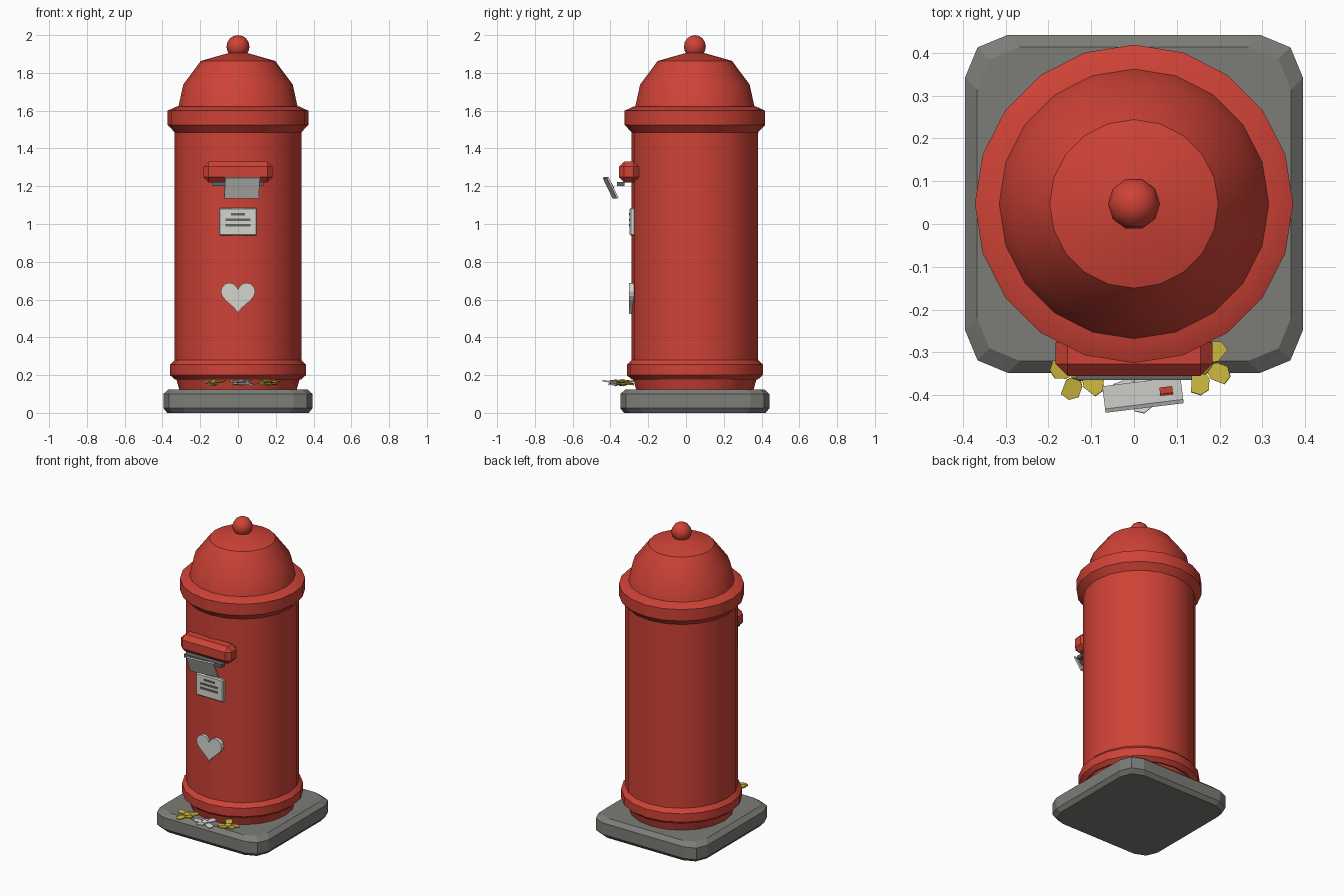
import bpy, bmesh, math
from mathutils import Vector, Matrix

cube = bpy.data.objects.get("Cube")
if cube:
    bpy.data.objects.remove(cube, do_unlink=True)

CY = 0.047  # centre line of the post


def material(name, r, g, b):
    m = bpy.data.materials.new(name)
    m.use_nodes = True
    m.diffuse_color = (r, g, b, 1)
    m.node_tree.nodes["Principled BSDF"].inputs["Base Color"].default_value = (r, g, b, 1)
    return m


RED = material("post red", 0.62, 0.055, 0.037)
STONE = material("stone grey", 0.2, 0.2, 0.185)
PAPER = material("off white", 0.66, 0.66, 0.62)
DARK = material("dark grey", 0.13, 0.13, 0.13)
YELLOW = material("petal yellow", 0.58, 0.46, 0.045)
PETAL = material("petal white", 0.68, 0.68, 0.68)


def finish(name, bm, mat, smooth=None):
    bmesh.ops.recalc_face_normals(bm, faces=bm.faces)
    me = bpy.data.meshes.new(name)
    bm.to_mesh(me)
    bm.free()
    me.materials.append(mat)
    ob = bpy.data.objects.new(name, me)
    bpy.context.collection.objects.link(ob)
    if smooth:
        bpy.ops.object.select_all(action='DESELECT')
        ob.select_set(True)
        bpy.context.view_layer.objects.active = ob
        bpy.ops.object.shade_smooth_by_angle(angle=math.radians(smooth))
    return ob


def loft(name, rings, mat, smooth=None):
    """Skin a stack of equal-length point rings and cap both ends."""
    bm = bmesh.new()
    loops = [[bm.verts.new(p) for p in ring] for ring in rings]
    for a, b in zip(loops, loops[1:]):
        for i in range(len(a)):
            j = (i + 1) % len(a)
            bm.faces.new((a[i], a[j], b[j], b[i]))
    bm.faces.new(loops[0][::-1])
    bm.faces.new(loops[-1])
    return finish(name, bm, mat, smooth)


def lathe(name, profile, mat, sides=20):
    step = math.tau / sides
    return loft(name, [[(r * math.cos(i * step), CY + r * math.sin(i * step), z)
                        for i in range(sides)] for r, z in profile], mat, 30)


def box(name, centre, size, mat, bevel=0, rot=None):
    bm = bmesh.new()
    bmesh.ops.create_cube(bm, size=1, matrix=Matrix.Diagonal((*size, 1)))
    if bevel:
        bmesh.ops.bevel(bm, geom=bm.edges[:], offset=bevel, segments=1, affect='EDGES')
    place = Matrix.Translation(centre)
    if rot:
        place = place @ rot
    bm.transform(place)
    return finish(name, bm, mat)


# Stone base: rounded square with chamfered rims
def rounded_square(half, z, r=0.1):
    pts = []
    for k in range(4):
        corner = math.pi / 4 + k * math.pi / 2
        c = Vector((math.cos(corner), math.sin(corner))) * (half - r) * math.sqrt(2)
        for d in (-45, 0, 45):
            a = corner + math.radians(d)
            pts.append((c.x + r * math.cos(a), CY + c.y + r * math.sin(a), z))
    return pts


loft("stone_base", [rounded_square(h, z) for h, z in
                    ((0.375, 0), (0.395, 0.025), (0.395, 0.1), (0.367, 0.125))], STONE)

# Post body, turned parts
lathe("post_foot", [(0.31, 0.12), (0.328, 0.185)], RED)
lathe("lower_band", [(0.335, 0.178), (0.36, 0.2), (0.36, 0.255), (0.335, 0.28)], RED)
lathe("post_column", [(0.335, 0.18), (0.335, 1.5)], RED)
lathe("upper_collar", [(0.335, 1.485), (0.372, 1.525), (0.372, 1.6), (0.322, 1.623)], RED)
lathe("dome", [(0.32, 1.6), (0.29, 1.738), (0.197, 1.863), (0.05, 1.905)], RED)

# Ball on the dome
bm = bmesh.new()
bmesh.ops.create_uvsphere(bm, u_segments=10, v_segments=8, radius=0.061)
bm.transform(Matrix.Translation((0, CY, 1.939)) @ Matrix.Rotation(math.pi / 2, 4, 'Z'))
finish("top_ball", bm, RED, 60)

# Hood and slot
box("slot_hood", (0, -0.302, 1.276), (0.366, 0.106, 0.112), RED, 0.028)
box("slot_lip", (0, -0.345, 1.211), (0.27, 0.04, 0.022), DARK)

# Letter leaning out of the slot, with its stamp
tilt = Matrix.Rotation(math.radians(7), 4, 'Z') @ Matrix.Rotation(math.radians(26), 4, 'X')
letter = Vector((0.021, -0.399, 1.191))
box("letter", letter, (0.184, 0.01, 0.122), PAPER, rot=tilt)
box("stamp", letter + tilt @ Vector((0.055, 0.007, 0.01)), (0.03, 0.005, 0.035), RED, rot=tilt)

# Notice plate with printed lines
box("notice_plate", (0, -0.284, 1.012), (0.2, 0.028, 0.146), PAPER, 0.006)
for i, (z, w) in enumerate(((1.052, 0.075), (1.023, 0.13), (0.994, 0.13))):
    box(f"notice_line_{i + 1}", (0, -0.299, z), (w, 0.006, 0.012), DARK)

# Heart plate
heart = []
for i in range(28):
    t = math.tau * i / 28
    x = 16 * math.sin(t) ** 3
    z = 13 * math.cos(t) - 5 * math.cos(2 * t) - 2 * math.cos(3 * t) - math.cos(4 * t)
    heart.append((x * 0.0057, 0.621 + z * 0.0057))
loft("heart_plate", [[(x, y, z) for x, z in heart] for y in (-0.275, -0.301)], PAPER)


# Flowers by the foot: five broad petals around a low centre
def flower(name, x, y, turn, mat):
    bm = bmesh.new()
    for k in range(5):
        place = (Matrix.Translation((x, y, 0.16))
                 @ Matrix.Rotation(math.radians(turn + 72 * k), 4, 'Z')
                 @ Matrix.Rotation(math.radians((-8, 8)[k % 2]), 4, 'Y'))
        outline = ((0.005, 0), (0.032, -0.021), (0.066, -0.019), (0.071, 0.004), (0.056, 0.022), (0.03, 0.02))
        lower, upper = [[bm.verts.new(place @ Vector((u, v, h))) for u, v in outline]
                        for h in (-0.004, 0.004)]
        bm.faces.new(lower[::-1])
        bm.faces.new(upper)
        for i in range(len(outline)):
            j = (i + 1) % len(outline)
            bm.faces.new((lower[i], lower[j], upper[j], upper[i]))
    bmesh.ops.create_icosphere(bm, subdivisions=1, radius=0.026,
                               matrix=Matrix.Translation((x, y, 0.16)) @ Matrix.Diagonal((1, 1, 0.75, 1)))
    finish(name, bm, mat)


flower("right_flower", -0.127, -0.345, 30, YELLOW)
flower("middle_flower", 0.02, -0.372, -90, PETAL)
flower("left_flower", 0.16, -0.33, -25, YELLOW)
